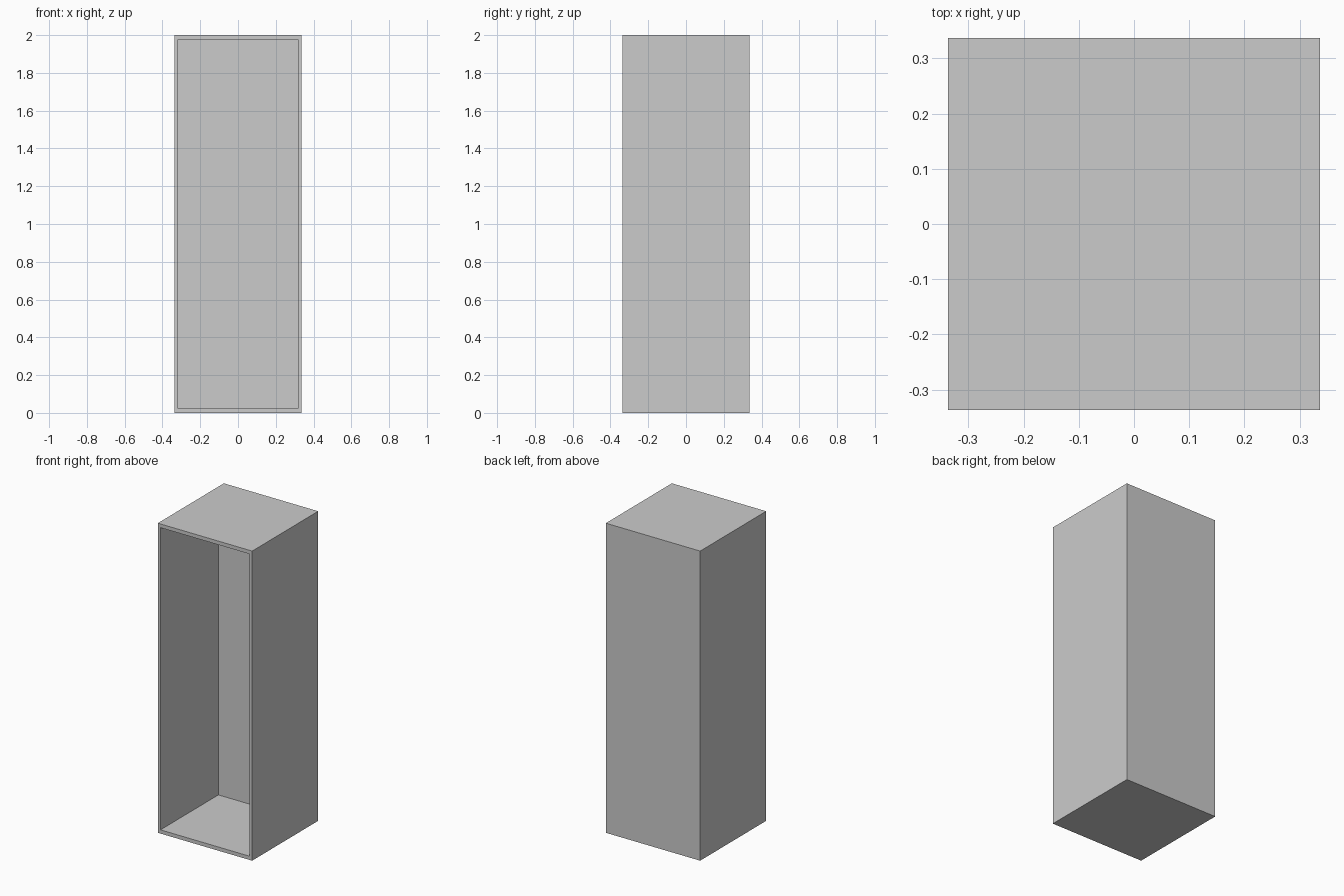
import bpy, bmesh
from mathutils import Vector

if "Cube" in bpy.data.objects:
    bpy.data.objects.remove(bpy.data.objects["Cube"])

HALF, HEIGHT = 0.337, 2.0
SIDE, CAP, BACK = 0.027, 0.024, 0.083  # wall thicknesses

# Cabinet shell: a solid block whose front face is inset and pushed inwards
bm = bmesh.new()
bmesh.ops.create_cube(bm, size=1)
for v in bm.verts:
    v.co = Vector((v.co.x * 2 * HALF, v.co.y * 2 * HALF, (v.co.z + 0.5) * HEIGHT))
bm.normal_update()
front = next(f for f in bm.faces if f.normal.y < -0.9)

# Front rim around the opening
bmesh.ops.inset_region(bm, faces=[front], thickness=SIDE)
for v in front.verts:
    v.co.z = CAP if v.co.z < HEIGHT / 2 else HEIGHT - CAP

# Open compartment with a thicker back wall
cavity = bmesh.ops.extrude_discrete_faces(bm, faces=[front])["faces"][0]
for v in cavity.verts:
    v.co.y = HALF - BACK
bmesh.ops.recalc_face_normals(bm, faces=bm.faces)

mesh = bpy.data.meshes.new("cabinet_shell")
bm.to_mesh(mesh)
bm.free()
bpy.context.collection.objects.link(bpy.data.objects.new("cabinet_shell", mesh))
